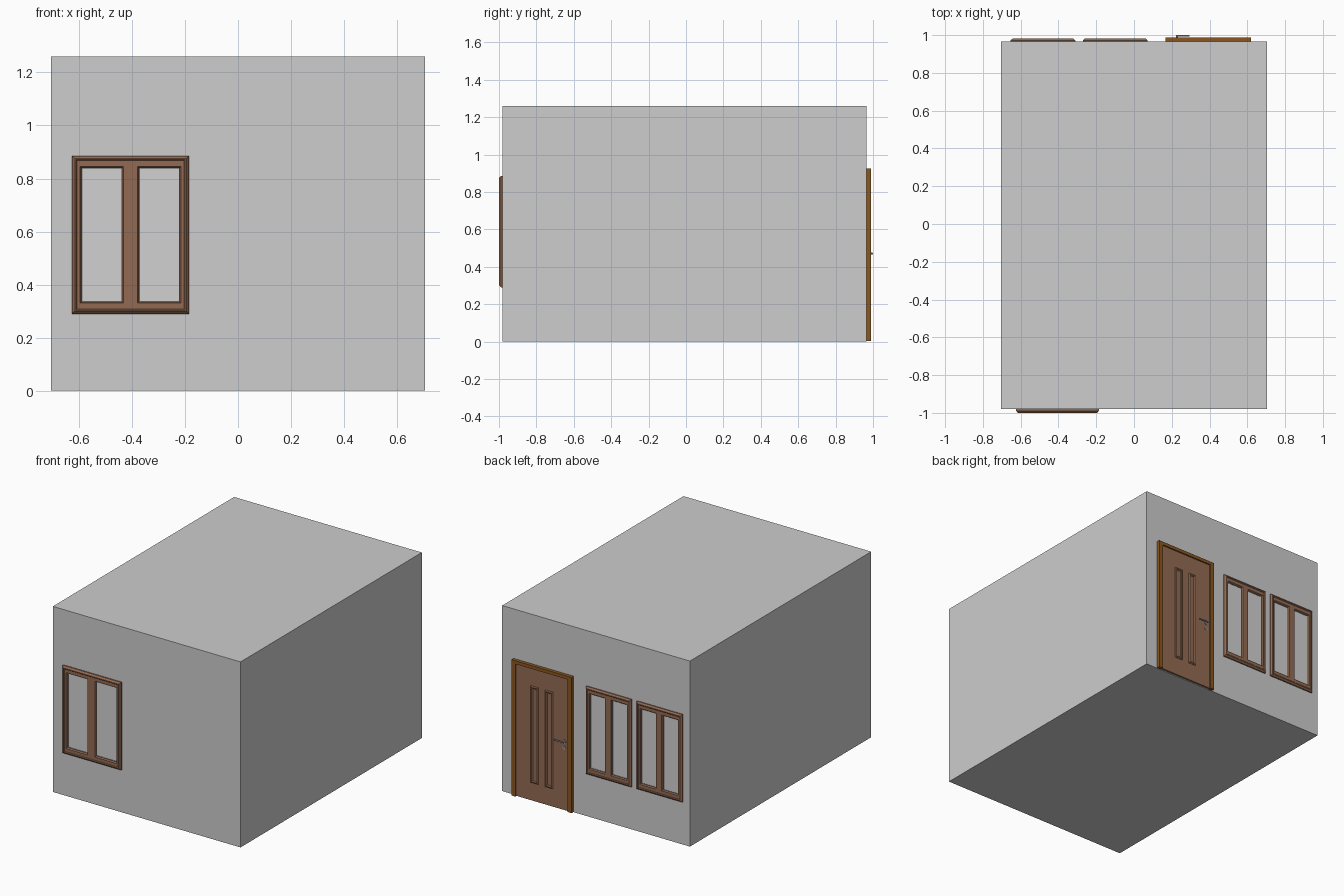
import bpy, bmesh, math
from mathutils import Matrix, Vector

if "Cube" in bpy.data.objects:
    bpy.data.objects.remove(bpy.data.objects["Cube"])

FRONT, BACK = -0.98, 0.965


def mat(name, c):
    m = bpy.data.materials.new(name)
    m.diffuse_color = (*c, 1)
    m.use_nodes = True
    m.node_tree.nodes["Principled BSDF"].inputs["Base Color"].default_value = m.diffuse_color
    return m


WALL = mat("wall grey", (0.61, 0.61, 0.61))
GLASS = mat("pane grey", (0.64, 0.64, 0.64))
WOOD = mat("brown wood", (0.29, 0.145, 0.085))
TRIM = mat("dark door trim", (0.25, 0.095, 0.015))
SEAL = mat("seal grey", (0.22, 0.22, 0.22))
METAL = mat("handle metal", (0.40, 0.41, 0.43))


def finish(bm, name, m):
    bmesh.ops.recalc_face_normals(bm, faces=bm.faces)
    me = bpy.data.meshes.new(name)
    bm.to_mesh(me)
    bm.free()
    me.materials.append(m)
    ob = bpy.data.objects.new(name, me)
    bpy.context.collection.objects.link(ob)
    return ob


def box(name, x0, x1, y0, y1, z0, z1, m):
    bm = bmesh.new()
    bmesh.ops.create_cube(bm, size=1, matrix=Matrix.Translation(
        ((x0 + x1) / 2, (y0 + y1) / 2, (z0 + z1) / 2)) @ Matrix.Diagonal((x1 - x0, y1 - y0, z1 - z0, 1)))
    return finish(bm, name, m)


def ring(name, rect, y, s, profile, m):
    """Rectangular moulding: profile is a closed list of (inset, depth); s is the outward y sign."""
    x0, x1, z0, z1 = rect
    bm = bmesh.new()
    loops = [[bm.verts.new((px, y + s * d, pz)) for px, pz in
              ((x0 + i, z0 + i), (x1 - i, z0 + i), (x1 - i, z1 - i), (x0 + i, z1 - i))]
             for i, d in profile]
    for a, b in zip(loops, loops[1:] + loops[:1]):
        for k in range(4):
            n = (k + 1) % 4
            bm.faces.new((a[k], a[n], b[n], b[k]))
    return finish(bm, name, m)


def window(name, x0, x1, y, s, depth):
    z0, z1 = 0.29, 0.885
    f = (x1 - x0) / 0.44
    # bevelled outer casing
    ring(name + "_casing", (x0, x1, z0, z1), y, s,
         [(0, 0), (0, depth * 0.45), (0.010, depth), (0.014, depth), (0.018, depth * 0.8), (0.018, 0)], WOOD)
    mid = (x0 + x1) / 2
    # two sashes meeting at the mullion, each with a seal and a pane
    for side, a, b in (("left", x0 + 0.016, mid), ("right", mid, x1 - 0.016)):
        bar = 0.014 * f
        wide = 0.027 * f
        pa, pb = (a + bar, b - wide) if side == "left" else (a + wide, b - bar)
        pz0, pz1 = z0 + 0.04, z1 - 0.04
        d = depth * 0.8
        for part, r in (("stile_a", (a, pa, z0 + 0.016, z1 - 0.016)), ("stile_b", (pb, b, z0 + 0.016, z1 - 0.016)),
                        ("rail_low", (pa, pb, z0 + 0.016, pz0)), ("rail_top", (pa, pb, pz1, z1 - 0.016))):
            ya, yb = sorted((y, y + s * d))
            box(f"{name}_{side}_{part}", r[0], r[1], ya, yb, r[2], r[3], WOOD)
        ring(f"{name}_{side}_bead", (pa, pb, pz0, pz1), y, s,
             [(0, 0), (0, d), (0.005, d * 0.45), (0.005, 0)], WOOD)
        ring(f"{name}_{side}_seal", (pa + 0.004, pb - 0.004, pz0 + 0.004, pz1 - 0.004), y, s,
             [(0, 0), (0, d * 0.4), (0.004, d * 0.4), (0.004, 0)], SEAL)
        ya, yb = sorted((y, y + s * 0.003))
        box(f"{name}_{side}_pane", pa + 0.007, pb - 0.007, ya, yb, pz0 + 0.007, pz1 - 0.007, GLASS)


def rod(name, p, q, r, m):
    p, q = Vector(p), Vector(q)
    bm = bmesh.new()
    bmesh.ops.create_cone(bm, cap_ends=True, segments=12, radius1=r, radius2=r, depth=(q - p).length,
                          matrix=Matrix.Translation((p + q) / 2)
                          @ (q - p).to_track_quat('Z', 'Y').to_matrix().to_4x4())
    ob = finish(bm, name, m)
    for poly in ob.data.polygons:
        poly.use_smooth = len(poly.vertices) == 4
    return ob


# building block
box("building", -0.705, 0.705, FRONT, BACK, 0, 1.26, WALL)

# windows
window("front_window", -0.625, -0.185, FRONT, -1, 0.02)
window("back_window_a", -0.27, 0.072, BACK, 1, 0.017)
window("back_window_b", -0.653, -0.311, BACK, 1, 0.017)

# door frame
DX0, DX1, DH = 0.168, 0.62, 0.924
box("door_jamb_left", DX0, DX0 + 0.03, BACK, BACK + 0.023, 0.002, DH, TRIM)
box("door_jamb_right", DX1 - 0.03, DX1, BACK, BACK + 0.023, 0.002, DH, TRIM)
box("door_head", DX0 + 0.03, DX1 - 0.03, BACK, BACK + 0.023, DH - 0.022, DH, TRIM)

# door leaf with two slim moulded panels
LEAF = BACK + 0.014
box("door_leaf", DX0 + 0.03, DX1 - 0.03, BACK, LEAF, 0.004, DH - 0.022, WOOD)
for side, c in (("left", 0.343), ("right", 0.452)):
    ring(f"door_panel_{side}", (c - 0.029, c + 0.029, 0.125, 0.782), LEAF - 0.002, 1,
         [(0, 0), (0, 0.003), (0.006, 0.008), (0.010, 0.008), (0.016, 0.0025), (0.016, 0)], WOOD)

# door handle: two roses, neck and lever
HX, HZ = 0.228, 0.47
rod("handle_rose", (HX, LEAF, HZ), (HX, LEAF + 0.004, HZ), 0.012, METAL)
rod("handle_neck", (HX, LEAF, HZ), (HX, 0.998, HZ), 0.005, METAL)
rod("handle_lever", (HX - 0.005, 0.996, HZ), (HX + 0.065, 0.996, HZ), 0.0045, METAL)
rod("key_rose", (HX, LEAF, HZ - 0.042), (HX, LEAF + 0.004, HZ - 0.042), 0.011, METAL)
rod("key_cylinder", (HX, LEAF, HZ - 0.042), (HX, LEAF + 0.007, HZ - 0.042), 0.005, METAL)
